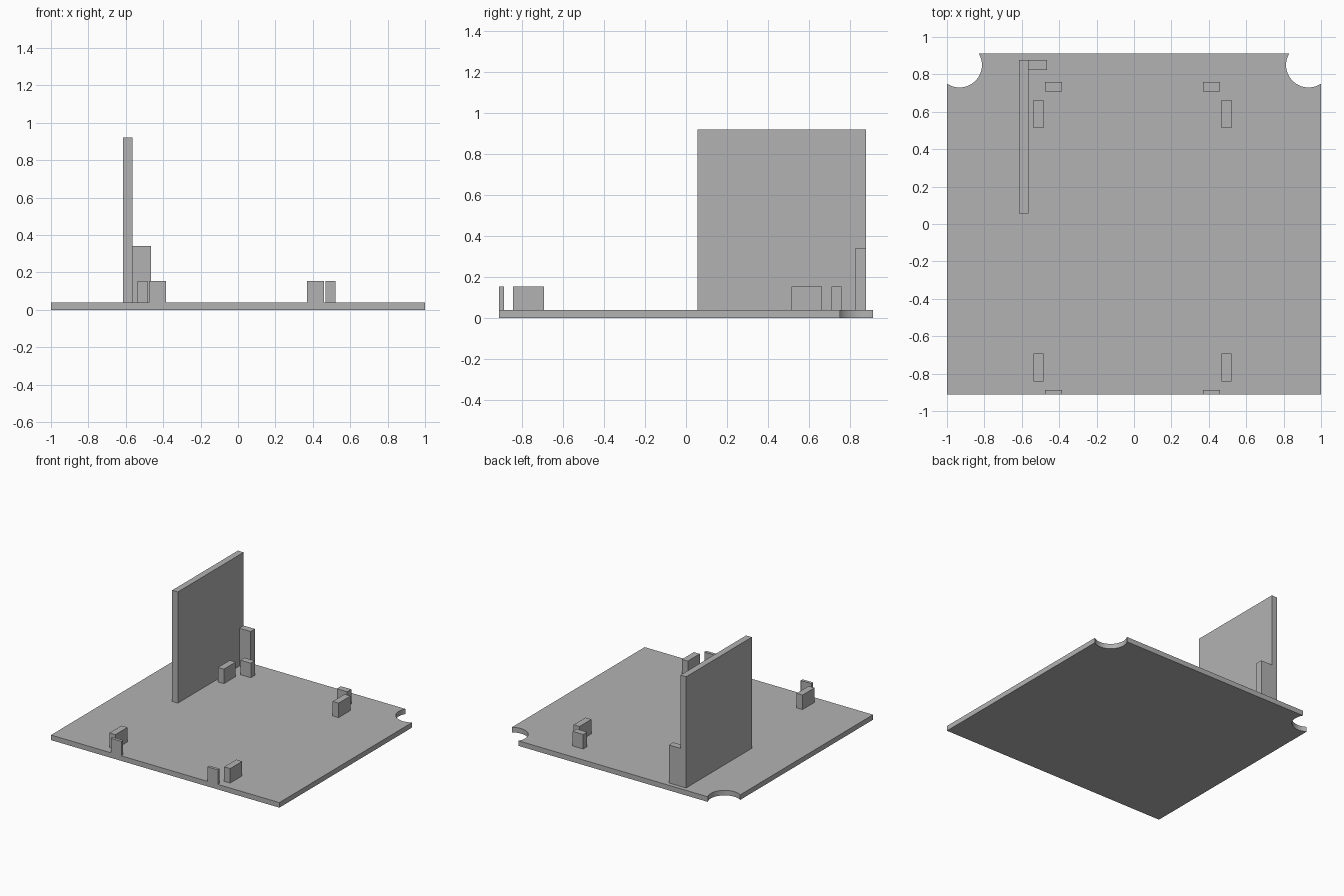
import bpy
import bmesh
from math import asin, acos, pi, cos, sin

cube = bpy.data.objects.get("Cube")
if cube:
    bpy.data.objects.remove(cube, do_unlink=True)

grey = bpy.data.materials.new("plain grey")
grey.use_nodes = True
colour = (0.448, 0.448, 0.448, 1)
grey.diffuse_color = colour
grey.node_tree.nodes["Principled BSDF"].inputs["Base Color"].default_value = colour

HALF_X, HALF_Y, THICK = 1.0, 0.911, 0.04


def prism(name, outline, z0, z1):
    """Extrude a counter-clockwise outline from z0 up to z1."""
    bm = bmesh.new()
    face = bm.faces.new([bm.verts.new((x, y, z0)) for x, y in outline])
    result = bmesh.ops.extrude_face_region(bm, geom=[face], use_keep_orig=True)
    top = [v for v in result["geom"] if isinstance(v, bmesh.types.BMVert)]
    bmesh.ops.translate(bm, verts=top, vec=(0, 0, z1 - z0))
    bmesh.ops.recalc_face_normals(bm, faces=bm.faces)
    mesh = bpy.data.meshes.new(name)
    bm.to_mesh(mesh)
    bm.free()
    mesh.materials.append(grey)
    obj = bpy.data.objects.new(name, mesh)
    bpy.context.collection.objects.link(obj)
    return obj


def block(name, x0, x1, y0, y1, top):
    return prism(name, [(x0, y0), (x1, y0), (x1, y1), (x0, y1)], THICK, top)


# Base plate with a round notch in each back corner
cx, cy, r, steps = 0.933, 0.85, 0.12, 32
start = -acos((HALF_X - cx) / r)
end = asin((HALF_Y - cy) / r) - pi
# sweep clockwise from the side edge to the back edge
end = -pi - asin((HALF_Y - cy) / r)
angles = [start + (end - start) * i / steps for i in range(steps + 1)]
notch = [(cx + r * cos(a), cy + r * sin(a)) for a in angles]
outline = [(-HALF_X, -HALF_Y), (HALF_X, -HALF_Y)] + notch
outline += [(-x, y) for x, y in reversed(notch)]
plate = prism("base_plate", outline, 0, THICK)
for poly in plate.data.polygons:
    # smooth only the curved notch walls
    c = poly.center
    poly.use_smooth = (abs(poly.normal.z) < 0.5 and abs(c.x) < 0.999
                       and abs(c.y) < HALF_Y - 0.001)
for edge in plate.data.edges:
    a, b = (plate.data.vertices[i].co for i in edge.vertices)
    edge.use_edge_sharp = abs(a.z - b.z) < 0.001

# Upright panel and its back corner brace
block("upright_panel", -0.615, -0.565, 0.055, 0.877, 0.92)
block("panel_brace", -0.565, -0.465, 0.823, 0.877, 0.34)

# Pairs of locating tabs near the four corners
for side, shift in (("right", 0), ("left", 1.005)):
    for end_name, side_y, end_y in (("front", (-0.842, -0.692), (-HALF_Y, -0.887)),
                                    ("back", (0.514, 0.663), (0.708, 0.759))):
        block(f"{end_name}_{side}_side_tab", -0.536 + shift, -0.484 + shift,
              *side_y, 0.155)
        # end tabs sit on the inner side of each side tab
        x0, x1 = (-0.476, -0.384) if side == "right" else (0.37, 0.461)
        block(f"{end_name}_{side}_end_tab", x0, x1, *end_y, 0.155)
